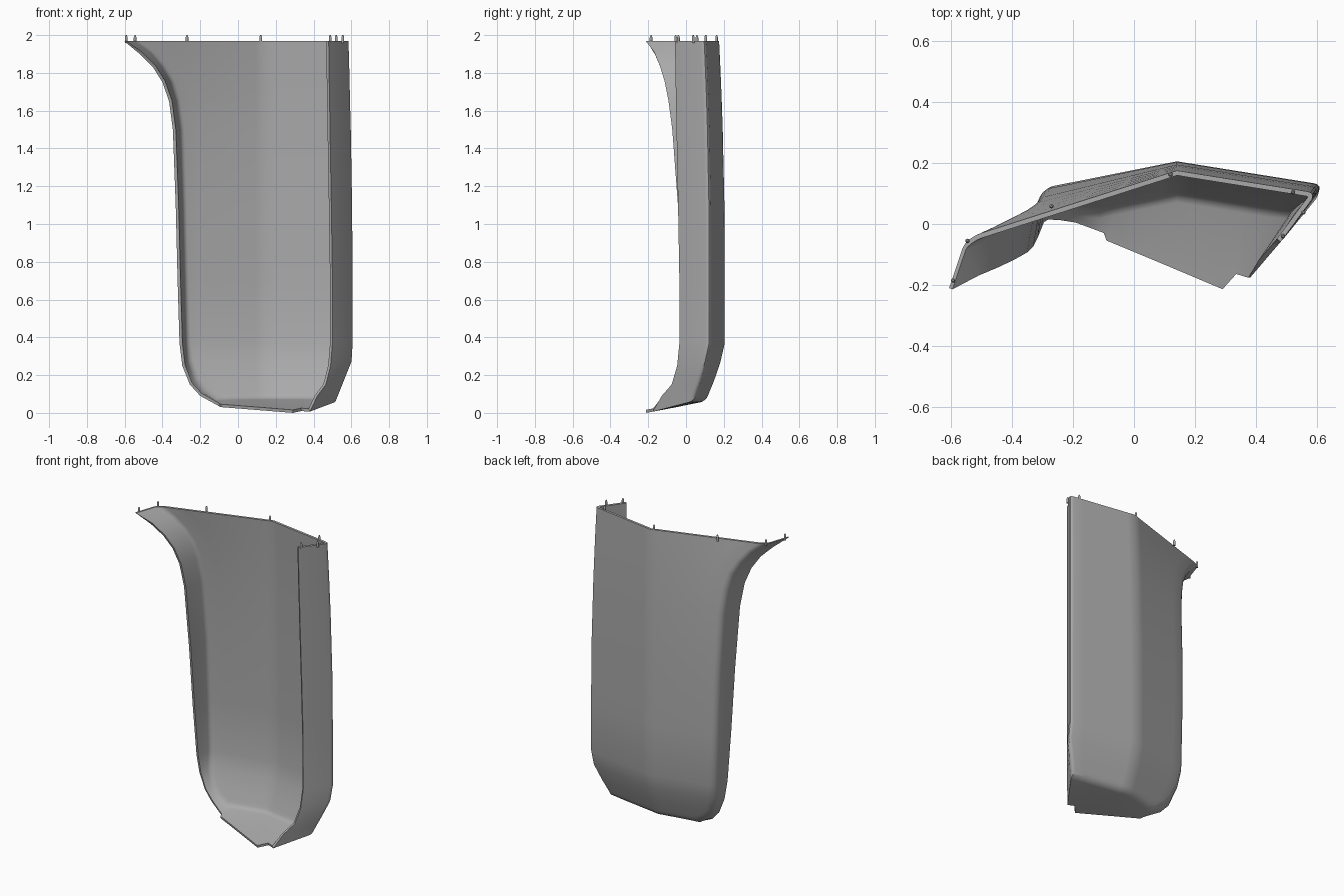
import bpy
import bmesh
from mathutils import Vector

default_cube = bpy.data.objects.get("Cube")
if default_cube:
    bpy.data.objects.remove(default_cube, do_unlink=True)

# One plain grey plastic
plastic = bpy.data.materials.new("grey_plastic")
plastic.use_nodes = True
grey = (0.4, 0.4, 0.4, 1)
plastic.diffuse_color = grey
plastic.node_tree.nodes["Principled BSDF"].inputs["Base Color"].default_value = grey

RIDGE_X = 0.14
TOP = 1.97
THICKNESS = 0.016


def lerp(a, b, t):
    return a + (b - a) * t


def spread(a, b, count):
    return [lerp(a, b, i / (count - 1)) for i in range(count)]


def panel_y(x, z):
    """Depth of the ridged back panel, leaning forward at the top and tucked in at the base."""
    lean = max(0, (z - 0.8) / 1.17) ** 2
    tuck = min(1, max(0, (0.36 - z) / 0.29))
    slope = 0.2 + 0.12 * lean if x < RIDGE_X else 0.16
    depth = 0.205 - 0.03 * lean - slope * abs(x - RIDGE_X)
    return depth - 0.1 * tuck * (0.6 + 0.4 * tuck)


def floor_z(y):
    return 0.04 + 0.19 * y


def side_wall_y(x):
    return -0.035 + (x - 0.5) * 1.17


# Rows from top to base: height, left rim x and y, left corner x, right corner x, right rim x
rows = [
    (TOP, -0.605, -0.21, -0.55, 0.598, 0.48),
    (1.9, -0.52, -0.165, -0.465, 0.6, 0.481),
    (1.83, -0.45, -0.135, -0.41, 0.602, 0.482),
    (1.75, -0.4, -0.11, -0.365, 0.604, 0.483),
    (1.65, -0.365, -0.09, -0.338, 0.606, 0.485),
    (1.5, -0.345, -0.07, -0.318, 0.61, 0.487),
    (1.1, -0.33, -0.04, -0.305, 0.617, 0.494),
    (0.7, -0.32, -0.015, -0.295, 0.62, 0.5),
    (0.37, -0.31, 0.01, -0.285, 0.62, 0.5),
    (0.27, -0.295, 0.02, -0.27, 0.615, 0.49),
    (0.17, -0.255, 0.02, -0.235, 0.575, 0.465),
    (0.11, -0.2, 0.01, -0.19, 0.55, 0.42),
    (0.062, -0.1, -0.025, -0.12, 0.53, 0.38),
]

bm = bmesh.new()
panel, left_rim, right_rim = [], [], []
for z, rim_x, rim_y, left_x, right_x, front_x in rows:
    xs = spread(left_x, RIDGE_X - 0.05, 5) + [RIDGE_X] + spread(RIDGE_X + 0.05, right_x, 5)
    panel.append([bm.verts.new((x, panel_y(x, z), z)) for x in xs])
    drop = 0.02 if z < 0.3 else 0
    left_rim.append(bm.verts.new((rim_x, rim_y, z - drop)))
    right_rim.append(bm.verts.new((front_x, side_wall_y(front_x), z - drop)))
for rim in (left_rim, right_rim):
    rim[-1].co.z = floor_z(rim[-1].co.y)

# Front edge of the floor, with a pointed tongue and a notch beside the side wall
tongue = list(zip(spread(-0.09, 0.29, 7), spread(-0.05, -0.21, 7)))
notch = [(0.335, -0.16), (0.36, -0.168)]
front_rim = [bm.verts.new((x, y, floor_z(y))) for x, y in tongue + notch]
front_rim = [left_rim[-1]] + front_rim + [right_rim[-1]]


def strip(first, second):
    for i in range(len(first) - 1):
        bm.faces.new((first[i], first[i + 1], second[i + 1], second[i]))


# Back panel, floor and two side flanges
for upper, lower in zip(panel, panel[1:]):
    strip(upper, lower)
strip(panel[-1], front_rim)
left_corner = [row[0] for row in panel]
right_corner = [row[-1] for row in panel]
strip(left_corner, left_rim)
strip(right_rim, right_corner)
bmesh.ops.recalc_face_normals(bm, faces=bm.faces)
bm.faces.ensure_lookup_table()
if bm.faces[0].normal.y < 0:
    bmesh.ops.reverse_faces(bm, faces=bm.faces)

# Round the fold between the panel and its surround
fold = left_corner + panel[-1][1:] + right_corner[-2::-1]
edges = [bm.edges.get(pair) for pair in zip(fold, fold[1:])]
bmesh.ops.bevel(bm, geom=edges, offset=0.03, segments=4, profile=0.5,
                affect='EDGES', clamp_overlap=True)

mesh = bpy.data.meshes.new("trim_shell")
bm.to_mesh(mesh)
bm.free()
shell = bpy.data.objects.new("trim_shell", mesh)
bpy.context.collection.objects.link(shell)
mesh.materials.append(plastic)
bpy.ops.object.select_all(action='DESELECT')
shell.select_set(True)
bpy.context.view_layer.objects.active = shell
solid = shell.modifiers.new("wall_thickness", 'SOLIDIFY')
solid.thickness = THICKNESS
solid.offset = -1
bpy.ops.object.modifier_apply(modifier=solid.name)

# Keep the top cut level
for vert in mesh.vertices:
    if vert.co.z > TOP - 0.03:
        vert.co.z = TOP
bpy.ops.object.shade_smooth_by_angle(angle=0.6)

# Small locating pins along the top edge
pins = [(-0.592, -0.185), (-0.545, -0.055), (-0.27, 0.058), (0.12, 0.162),
        (0.52, 0.104), (0.555, 0.038), (0.488, -0.04)]
for number, (x, y) in enumerate(pins, 1):
    bpy.ops.mesh.primitive_cylinder_add(vertices=12, radius=0.007, depth=0.03,
                                        location=(x, y, TOP + 0.003))
    pin = bpy.context.object
    pin.name = f"locating_pin_{number}"
    pin.data.materials.append(plastic)
    bpy.ops.mesh.primitive_cone_add(vertices=12, radius1=0.007, radius2=0.003, depth=0.012,
                                    location=(x, y, TOP + 0.024))
    tip = bpy.context.object
    tip.name = f"pin_tip_{number}"
    tip.data.materials.append(plastic)
